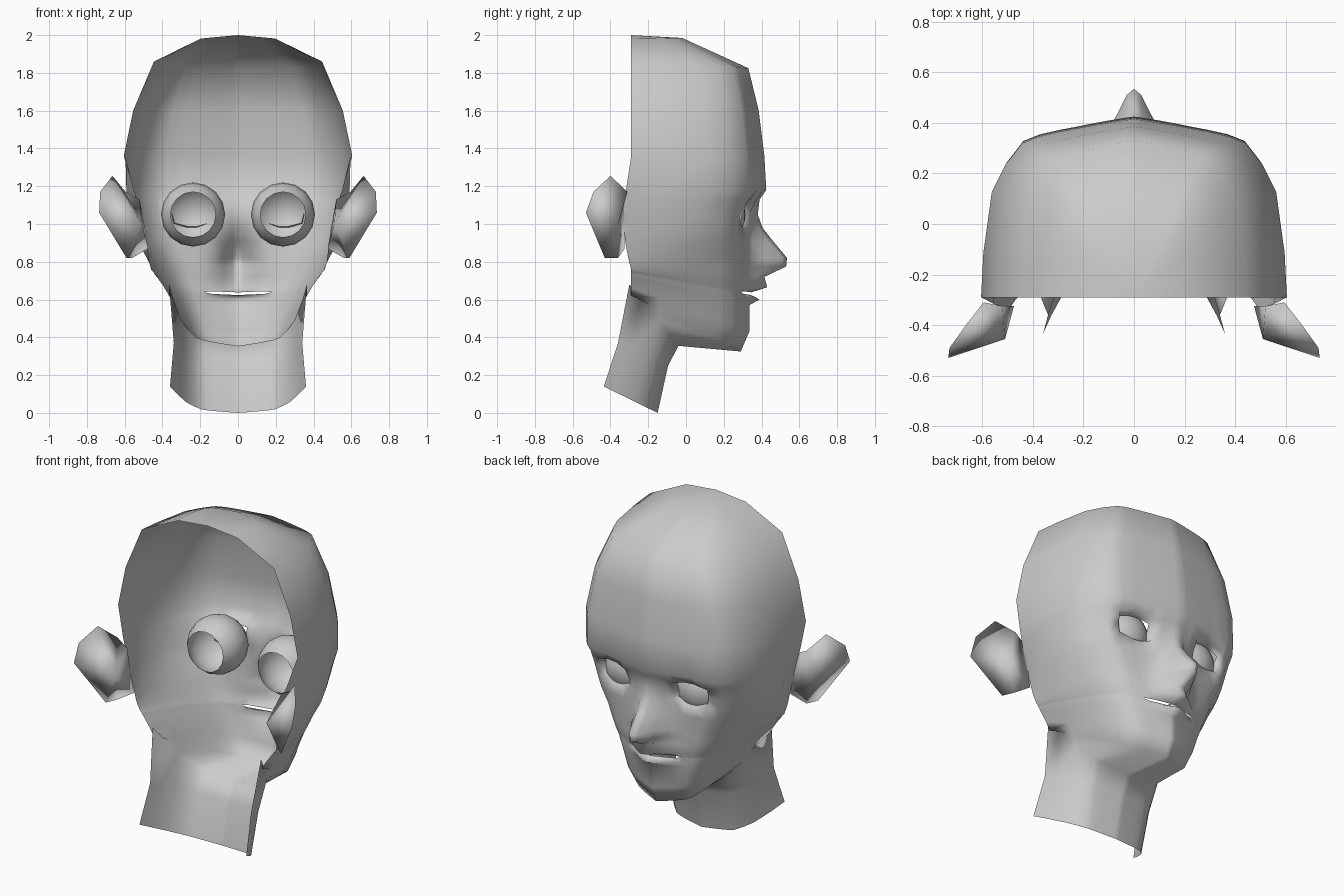
import bpy, bmesh, math
from mathutils import Vector, Matrix

if "Cube" in bpy.data.objects:
    bpy.data.objects.remove(bpy.data.objects["Cube"])

# horizontal half cross-section: fraction of half width, fraction of depth
U = [0, .06, .17, .26, .38, .48, .62, .73, .84, .93, .985, 1]
V = [1, .993, .978, .965, .946, .93, .902, .865, .745, .59, .25, 0]


def finish(name, bm):
    bmesh.ops.remove_doubles(bm, verts=bm.verts, dist=.0005)
    bmesh.ops.recalc_face_normals(bm, faces=bm.faces)
    for f in bm.faces:
        f.smooth = True
    me = bpy.data.meshes.new(name)
    bm.to_mesh(me)
    bm.free()
    ob = bpy.data.objects.new(name, me)
    bpy.context.collection.objects.link(ob)
    ob.modifiers.new("mirror", 'MIRROR').merge_threshold = .001


def row(zf, yf, zb, yb, w, pinch=0):
    """Half contour from the centre line (zf, yf) to the back edge (w, yb, zb)."""
    return [Vector((w * u * (1 - pinch * v), yb + (yf - yb) * v, zb + (zf - zb) * v))
            for u, v in zip(U, V)]


def face_row(z, y, w, bump):
    """Face contour with nose or lip bump, eye recess and tucked edge at the ear."""
    zb = z + .6 * max(0, .82 - z)
    pts = row(z, y, zb, -.29, w, max(0, .95 - z) * .55)
    s = .12 if z < .7 else .085 if z < .85 else .065
    for p in pts:
        p.y += bump * math.exp(-(p.x / s) ** 2)
        p.y -= .015 * math.exp(-((p.x - .24) / .1) ** 2 - ((p.z - 1.05) / .09) ** 2)
    tuck = max(0, 1 - ((zb - 1.03) / .27) ** 2)
    pts[-1].x -= .07 * tuck
    pts[-1].y -= .04 * tuck
    return pts


# crown
rows = [row(2.0, -.29, 2.0, -.29, 0), row(1.985, -.02, 1.98, -.29, .2),
        row(1.825, .33, 1.86, -.29, .445)]
# face: height, depth at centre, half width at back, bump
FACE = [(1.6, .385, .555, 0), (1.36, .415, .605, 0), (1.18, .425, .6, 0),
        (1.13, .39, .595, 0), (1.05, .365, .58, .015), (.98, .355, .56, .05),
        (.91, .35, .54, .11), (.82, .345, .5, .19), (.775, .345, .49, .185),
        (.72, .345, .475, .07), (.665, .34, .46, .09), (.638, .335, .45, .01),
        (.624, .335, .445, .01), (.6, .335, .44, .055), (.57, .335, .43, 0),
        (.43, .335, .39, 0), (.325, .29, .365, 0)]
first = len(rows)
rows += [face_row(*r) for r in FACE]
# under-chin and neck
rows += [row(.355, -.04, .68, -.30, .365, .2), row(.25, -.095, .37, -.36, .34, .2),
         row(0, -.15, .14, -.435, .36, .3)]

# eye opening corners and mouth corner drawn together
eye_top, mouth_top = first + 3, first + 11
for c in (3, 6):
    rows[eye_top][c].z -= .02
    rows[eye_top + 2][c].z += .02
mid = (rows[mouth_top][5] + rows[mouth_top + 1][5]) / 2
rows[mouth_top][5] = mid.copy()
rows[mouth_top + 1][5] = mid.copy()

bm = bmesh.new()
grid = [[bm.verts.new(p) for p in r] for r in rows]
for i in range(len(grid) - 1):
    for j in range(len(U) - 1):
        eye = eye_top <= i < eye_top + 2 and 3 <= j < 6
        mouth = i == mouth_top and j < 5
        if not eye and not mouth:
            bm.faces.new((grid[i][j], grid[i + 1][j], grid[i + 1][j + 1], grid[i][j + 1]))

# eyelid rim folded back towards the eyeball
t = eye_top
loop = (grid[t][3:7] + [grid[t + 1][6]] + grid[t + 2][6:2:-1] + [grid[t + 1][3]])
centre = Vector((.24, .29, 1.055))
inner = [bm.verts.new((v.co + (centre - v.co) * .1) + Vector((0, -.035, 0))) for v in loop]
for k in range(len(loop)):
    n = (k + 1) % len(loop)
    bm.faces.new((loop[k], loop[n], inner[n], inner[k]))
finish("head_mask", bm)

# ears: a rim joined to a front and a back centre
RIM = [(.595, -.31, 1.17), (.665, -.40, 1.255), (.73, -.49, 1.17), (.735, -.53, 1.06),
       (.59, -.43, .82), (.56, -.36, .82), (.475, -.325, .87), (.52, -.325, 1.13)]
bm = bmesh.new()
rim = [bm.verts.new(p) for p in RIM]
front = bm.verts.new((.6, -.36, 1.0))
back = bm.verts.new((.51, -.455, 1.0))
for a, b in zip(rim, rim[1:] + rim[:1]):
    bm.faces.new((a, b, front))
    bm.faces.new((b, a, back))
finish("ears", bm)

# eyeballs, open at the back
bm = bmesh.new()
bmesh.ops.create_uvsphere(bm, u_segments=16, v_segments=12, radius=.17)
bmesh.ops.delete(bm, geom=[v for v in bm.verts if v.co.z < -.13], context='VERTS')
bmesh.ops.transform(bm, verts=bm.verts,
                    matrix=Matrix.Translation((.238, .145, 1.05)) @ Matrix.Rotation(-math.pi / 2, 4, 'X'))
finish("eyeballs", bm)
